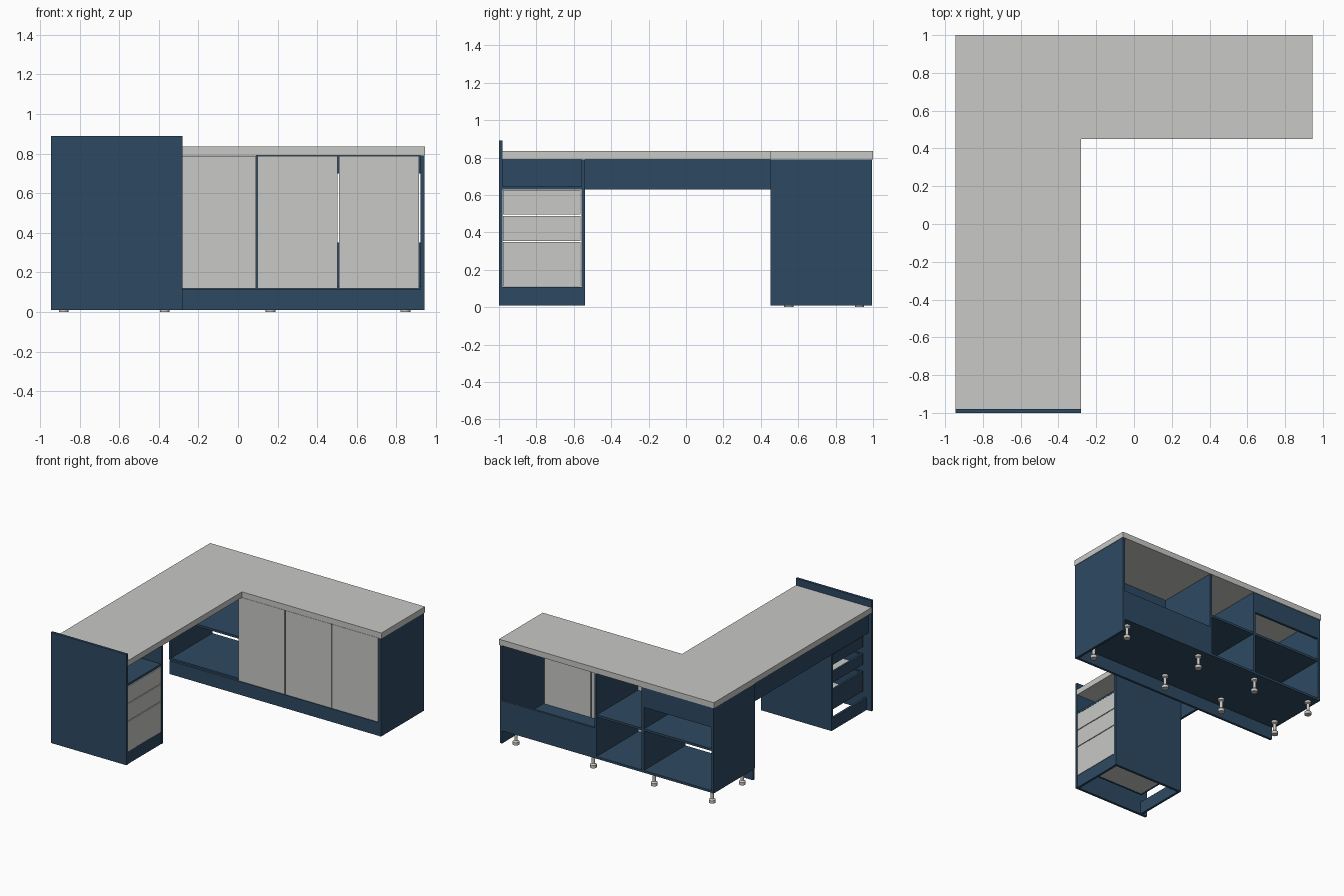
import bpy, bmesh, math

if "Cube" in bpy.data.objects:
    bpy.data.objects.remove(bpy.data.objects["Cube"])


def material(name, rgb):
    m = bpy.data.materials.new(name)
    m.diffuse_color = (*rgb, 1)
    m.use_nodes = True
    m.node_tree.nodes["Principled BSDF"].inputs["Base Color"].default_value = m.diffuse_color
    return m


BLUE = material("navy_blue", (0.027, 0.068, 0.122))
GREY = material("light_grey", (0.58, 0.58, 0.565))
METAL = material("leg_metal", (0.60, 0.58, 0.55))


def finish(name, bm, mat):
    bmesh.ops.recalc_face_normals(bm, faces=bm.faces)
    me = bpy.data.meshes.new(name)
    bm.to_mesh(me)
    bm.free()
    me.materials.append(mat)
    ob = bpy.data.objects.new(name, me)
    bpy.context.collection.objects.link(ob)
    return ob


def box(name, x, y, z, mat=BLUE):
    """Board given by its (min, max) on each axis."""
    bm = bmesh.new()
    bmesh.ops.create_cube(bm, size=1)
    for v in bm.verts:
        v.co = [r[0] if c < 0 else r[1] for c, r in zip(v.co, (x, y, z))]
    return finish(name, bm, mat)


def leg(name, x, y):
    """Adjustable leg: turned profile with wide foot, thin stem and flange."""
    profile = [(0.025, 0), (0.025, 0.022), (0.012, 0.032), (0.012, 0.088),
               (0.024, 0.094), (0.024, 0.11)]
    n = 16
    bm = bmesh.new()
    rings = [[bm.verts.new((x + r * math.cos(2 * math.pi * i / n),
                            y + r * math.sin(2 * math.pi * i / n), z))
              for i in range(n)] for r, z in profile]
    for a, b in zip(rings, rings[1:]):
        for i in range(n):
            bm.faces.new((a[i], a[(i + 1) % n], b[(i + 1) % n], b[i]))
    bm.faces.new(rings[0][::-1])
    bm.faces.new(rings[-1])
    ob = finish(name, bm, METAL)
    bpy.context.view_layer.objects.active = ob
    ob.select_set(True)
    bpy.ops.object.shade_smooth_by_angle(angle=math.radians(35))
    ob.select_set(False)


# L-shaped worktop
outline = [(-0.945, -0.98), (-0.28, -0.98), (-0.28, 0.45),
           (0.945, 0.45), (0.945, 1), (-0.945, 1)]
bm = bmesh.new()
face = bm.faces.new([bm.verts.new((x, y, 0.79)) for x, y in outline])
ext = bmesh.ops.extrude_face_region(bm, geom=[face])
bmesh.ops.translate(bm, vec=(0, 0, 0.045),
                    verts=[v for v in ext["geom"] if isinstance(v, bmesh.types.BMVert)])
finish("worktop", bm, GREY)

# Rear cabinet carcass
box("cabinet_right_panel", (0.921, 0.941), (0.451, 0.995), (0.01, 0.79))
box("cabinet_left_panel", (-0.94, -0.92), (0.475, 0.995), (0.11, 0.79))
box("cabinet_floor", (-0.92, 0.921), (0.472, 0.993), (0.11, 0.128))
box("cabinet_kick", (-0.92, 0.921), (0.453, 0.472), (0.01, 0.115))
for i, x in enumerate((0.10, -0.315)):
    box(f"cabinet_divider_{i}", (x - 0.01, x + 0.01), (0.473, 0.993), (0.128, 0.79))
box("middle_shelf", (-0.305, 0.09), (0.475, 0.99), (0.44, 0.458))
box("corner_shelf", (-0.92, -0.325), (0.475, 0.99), (0.44, 0.458))
box("corner_back_rail", (-0.92, -0.325), (0.974, 0.993), (0.63, 0.79))
box("low_back_panel", (0.11, 0.921), (0.974, 0.993), (0.128, 0.35))
box("front_top_rail", (0.11, 0.921), (0.473, 0.491), (0.70, 0.79))

# Three doors
for i, x in enumerate((-0.315, 0.097, 0.509)):
    box(f"door_{i}", (x + 0.002, x + 0.406), (0.453, 0.471), (0.119, 0.787), GREY)

# Cabinet legs
for i, x in enumerate((-0.88, -0.37, 0.165, 0.845)):
    for j, y in enumerate((0.55, 0.928)):
        leg(f"leg_{i}_{j}", x, y)

# Modesty board under the long wing
box("modesty_board", (-0.92, -0.902), (-0.98, 0.475), (0.63, 0.79))

# Drawer pedestal
box("end_panel", (-0.945, -0.28), (-1, -0.98), (0.01, 0.89))
box("pedestal_inner_panel", (-0.902, -0.28), (-0.56, -0.54), (0.01, 0.79))
box("pedestal_shelf", (-0.902, -0.285), (-0.98, -0.56), (0.63, 0.646))
box("pedestal_front_kick", (-0.302, -0.284), (-0.98, -0.56), (0.01, 0.108))
box("pedestal_back_kick", (-0.902, -0.884), (-0.98, -0.56), (0.01, 0.108))

# Drawers: grey front and bottom, blue box
for i, (z0, z1) in enumerate(((0.11, 0.347), (0.353, 0.488), (0.494, 0.626))):
    box(f"drawer_front_{i}", (-0.3, -0.282), (-0.978, -0.563), (z0, z1), GREY)
    b, t = z0 + (0.05 if i == 0 else 0.02), z1 - 0.03
    box(f"drawer_bottom_{i}", (-0.87, -0.3), (-0.965, -0.575), (b, b + 0.008), GREY)
    box(f"drawer_back_{i}", (-0.882, -0.866), (-0.965, -0.575), (b, t))
    for s, y in (("near", -0.965), ("far", -0.591)):
        box(f"drawer_side_{s}_{i}", (-0.866, -0.3), (y, y + 0.016), (b, t))
